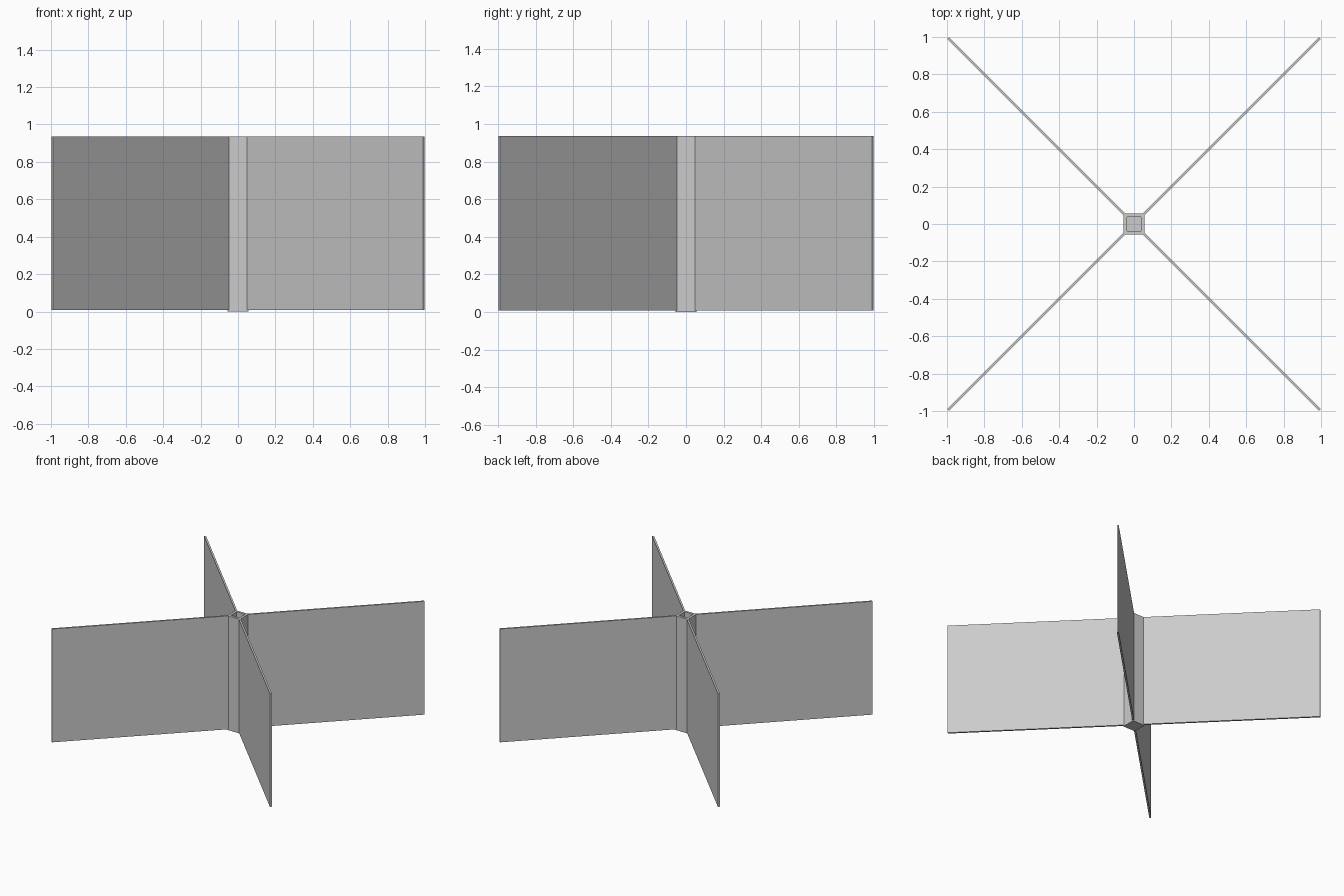
import bpy, bmesh
from math import radians
from mathutils import Matrix

if "Cube" in bpy.data.objects:
    bpy.data.objects.remove(bpy.data.objects["Cube"])

H = 0.937


def new_object(name, bm):
    bmesh.ops.recalc_face_normals(bm, faces=bm.faces)
    me = bpy.data.meshes.new(name)
    bm.to_mesh(me)
    bm.free()
    ob = bpy.data.objects.new(name, me)
    bpy.context.collection.objects.link(ob)
    return ob


def box(size, center):
    bm = bmesh.new()
    bmesh.ops.create_cube(bm, size=1)
    bmesh.ops.scale(bm, vec=size, verts=bm.verts)
    bmesh.ops.translate(bm, vec=center, verts=bm.verts)
    return bm


# Square centre post with a hollow core open at the top
bm = box((0.114, 0.114, H), (0, 0, H / 2))
bm.faces.ensure_lookup_table()
top = max(bm.faces, key=lambda f: f.calc_center_median().z)
bmesh.ops.inset_region(bm, faces=[top], thickness=0.027)
ext = bmesh.ops.extrude_discrete_faces(bm, faces=[top])
bmesh.ops.translate(bm, vec=(0, 0, -(H - 0.02)), verts=ext["faces"][0].verts)
new_object("centre_post", bm)

# Four thin divider panels running diagonally from the post corners
inner, outer, thick, base = 0.073, 1.405, 0.014, 0.008
for i in range(4):
    bm = box((outer - inner, thick, H - base),
             ((inner + outer) / 2, 0, (H + base) / 2))
    bm.transform(Matrix.Rotation(radians(45 + 90 * i), 4, 'Z'))
    new_object(f"divider_panel_{i + 1}", bm)
